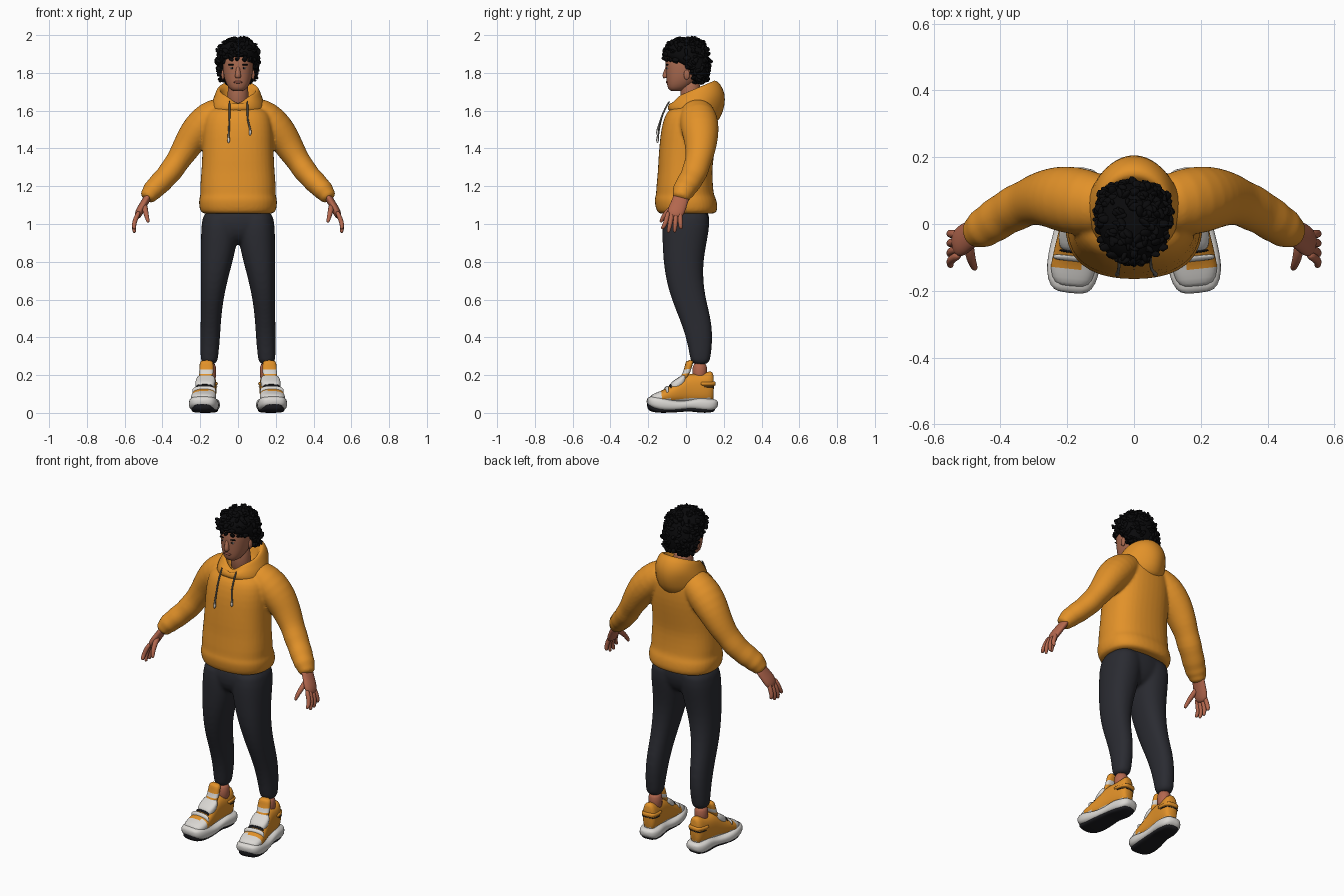
import bpy, bmesh, math, random
from mathutils import Vector, Matrix

random.seed(4)


def mat(name, r, g, b):
    m = bpy.data.materials.new(name)
    m.diffuse_color = (r, g, b, 1)
    return m


ORANGE = mat("orange cloth", .76, .285, .022)
PANTS = mat("charcoal cloth", .023, .024, .031)
HAIR = mat("black hair", .003, .003, .0035)
SKIN = mat("brown skin", .40, .145, .08)
HAND = mat("warm hand skin", .45, .135, .075)
LIPS = mat("lip brown", .28, .085, .055)
WHITE = mat("off white", .70, .68, .65)
RUBBER = mat("black rubber", .012, .012, .015)
CORD = mat("grey cord", .17, .16, .14)


def finish(name, bm, mats, rule=None, mirror=False, sub=1):
    """Turn a bmesh into a smooth object, coloured by a rule on face centres."""
    bmesh.ops.recalc_face_normals(bm, faces=bm.faces)
    for f in bm.faces:
        f.smooth = True
        if rule:
            f.material_index = rule(f.calc_center_median())
    me = bpy.data.meshes.new(name)
    bm.to_mesh(me)
    bm.free()
    ob = bpy.data.objects.new(name, me)
    bpy.context.collection.objects.link(ob)
    for m in mats:
        me.materials.append(m)
    if mirror:
        ob.modifiers.new("mirror", 'MIRROR').use_mirror_merge = False
    if sub:
        s = ob.modifiers.new("smooth", 'SUBSURF')
        s.levels = s.render_levels = sub
    return ob


def fuse(name, parts, m, voxel, rounds):
    """Blend overlapping parts into one continuous garment."""
    dg = bpy.context.evaluated_depsgraph_get()
    bm = bmesh.new()
    for p in parts:
        bm.from_object(p, dg)
    for p in parts:
        bpy.data.objects.remove(p)
    ob = finish(name, bm, [m], sub=0)
    r = ob.modifiers.new("blend", 'REMESH')
    r.mode, r.voxel_size, r.use_smooth_shade = 'VOXEL', voxel, True
    s = ob.modifiers.new("soften", 'SMOOTH')
    s.factor, s.iterations = .5, rounds


def ring(c, a, b, n=2.0, seg=20):
    """Superellipse around c with half axes a and b."""
    out = []
    for i in range(seg):
        t = 2 * math.pi * i / seg
        u, v = math.cos(t), math.sin(t)
        u = math.copysign(abs(u) ** (2 / n), u)
        v = math.copysign(abs(v) ** (2 / n), v)
        out.append(Vector(c) + Vector(a) * u + Vector(b) * v)
    return out


def loft(name, rings, mats, rule=None, mirror=False, sub=1, xf=None):
    bm = bmesh.new()
    vs = [[bm.verts.new(xf @ p if xf else p) for p in r] for r in rings]
    n = len(vs[0])
    for r, s in zip(vs, vs[1:]):
        for i in range(n):
            bm.faces.new((r[i], r[(i + 1) % n], s[(i + 1) % n], s[i]))
    bm.faces.new(vs[0])
    bm.faces.new(vs[-1])
    return finish(name, bm, mats, rule, mirror, sub)


def level(z, x0, x1, yf, yb, n=2.3):
    """Horizontal cross-section."""
    return ring(((x0 + x1) / 2, (yf + yb) / 2, z), ((x1 - x0) / 2, 0, 0),
                (0, (yb - yf) / 2, 0), n)


def tube(name, pts, mats, flat=1.0, mirror=False, seg=14, sub=1, rule=None):
    """Tube through (x, y, z, radius); flat scales the depth."""
    rings = []
    P = [Vector(p[:3]) for p in pts]
    for i, p in enumerate(pts):
        t = (P[min(i + 1, len(P) - 1)] - P[max(i - 1, 0)]).normalized()
        b = Vector((0, 1, 0))
        b = (b - t * b.dot(t)).normalized()
        rings.append(ring(P[i], t.cross(b) * p[3], b * p[3] * flat, 2, seg))
    return loft(name, rings, mats, rule, mirror, sub)


def ball(name, c, r, m, mirror=False):
    bm = bmesh.new()
    bmesh.ops.create_uvsphere(bm, u_segments=16, v_segments=10, radius=1,
                              matrix=Matrix.Translation(c) @ Matrix.Diagonal((*r, 1)))
    return finish(name, bm, [m], mirror=mirror, sub=0)


# Hoodie body with a gathered hem, blended with folded sleeves and cuffs
body = [(1.055, .17, -.13, .14), (1.055, .195, -.15, .16), (1.085, .209, -.164, .172),
        (1.135, .210, -.170, .162), (1.15, .200, -.160, .150), (1.19, .204, -.16, .145),
        (1.28, .196, -.15, .140), (1.33, .193, -.149, .145), (1.42, .190, -.142, .158),
        (1.5, .19, -.134, .167), (1.57, .18, -.115, .165), (1.60, .16, -.095, .16),
        (1.62, .12, -.07, .13), (1.63, .07, -.04, .09)]
torso = loft("torso", [level(z, -x, x, f, b, 2.4) for z, x, f, b in body], [ORANGE])
sleeve = tube("sleeve", [(.04, .05, 1.605, .066), (.115, .06, 1.588, .086), (.178, .070, 1.535, .096),
                         (.232, .078, 1.47, .088), (.265, .078, 1.42, .078), (.295, .073, 1.37, .071),
                         (.325, .062, 1.325, .062), (.355, .048, 1.28, .066), (.385, .032, 1.245, .058),
                         (.415, .012, 1.215, .062), (.435, -.002, 1.195, .054), (.455, -.014, 1.175, .058),
                         (.466, -.02, 1.160, .045), (.489, -.033, 1.127, .045)], [ORANGE], 1.1, True, 18)
fuse("hoodie", [torso, sleeve], ORANGE, .008, 4)

# Lowered hood: tilted rings with a front notch, rolled over the rim to a lining
hood = [(-.10, 1.595, .14, 1.51, .13), (-.100, 1.62, .185, 1.555, .145),
        (-.088, 1.645, .209, 1.63, .143), (-.078, 1.655, .209, 1.69, .130),
        (-.067, 1.668, .187, 1.74, .118), (-.054, 1.675, .152, 1.770, .104),
        (-.045, 1.665, .125, 1.74, .088), (-.037, 1.61, .10, 1.63, .075)]
hood_rings = []
for k, (f, zf, b, zb, x) in enumerate(hood):
    pts = ring((0, (f + b) / 2, (zf + zb) / 2), (x, 0, 0), (0, (b - f) / 2, (zb - zf) / 2))
    for p in pts:
        if p.y < 0 and 2 < k < 7:
            p.z -= .04 * max(0, 1 - abs(p.x) / .06)
        if p.y > .1 and p.z < 1.68:
            p.x *= 1 - 2.5 * (p.y - .1)
    hood_rings.append(pts)
loft("hood", hood_rings, [ORANGE])

# Drawstrings with pale ends
for nm, x0, x1, z1 in (("left", -.045, -.05, 1.44), ("right", .05, .064, 1.48)):
    tube("drawstring_" + nm, [(x0, -.085, 1.655, .005), (x0, -.112, 1.61, .005),
                              (x0, -.136, 1.55, .005), (x1, -.148, z1 + .025, .005),
                              (x1, -.151, z1 + .018, .008), (x1, -.151, z1 - .015, .008)],
         [CORD, WHITE], 1, False, 8, 1, lambda c, z=z1: int(c.z < z + .018))

# Trousers: legs blended into the seat
legs = [(1.09, 0, .185, -.115, .13), (.98, -.002, .197, -.128, .126), (.9, .004, .197, -.126, .11),
        (.8, .028, .197, -.121, .092), (.7, .055, .197, -.106, .092), (.6, .077, .197, -.078, .106),
        (.5, .089, .198, -.036, .134), (.4, .094, .200, .0, .143), (.3, .104, .199, .02, .133),
        (.250, .109, .197, .026, .123)]
leg = loft("leg", [level(*l) for l in legs], [PANTS], mirror=True)
seat = loft("seat", [level(1.1, -.18, .18, -.115, .13), level(1.0, -.195, .195, -.127, .125),
                     level(.94, -.13, .13, -.115, .105), level(.89, -.04, .04, -.07, .06)], [PANTS])
fuse("trousers", [leg, seat], PANTS, .009, 10)

# Head, neck and face
head = [(1.703, .024, -.078, -.03), (1.712, .044, -.095, .0), (1.74, .063, -.102, .04),
        (1.78, .076, -.106, .08), (1.83, .082, -.109, .10), (1.88, .083, -.112, .11),
        (1.94, .06, -.08, .08)]
loft("head", [level(z, -x, x, f, b) for z, x, f, b in head], [SKIN])
tube("neck", [(0, .04, 1.58, .062), (0, .025, 1.68, .057), (0, .02, 1.78, .055)], [SKIN])
tube("nose", [(0, -.096, 1.84, .010), (0, -.103, 1.815, .011), (0, -.112, 1.787, .016),
              (0, -.105, 1.772, .017)], [SKIN])
ball("lips", (0, -.099, 1.751), (.023, .008, .007), LIPS)
ball("ear", (.080, .004, 1.79), (.009, .016, .027), SKIN, True)
ball("eye", (.031, -.099, 1.825), (.012, .006, .0045), WHITE, True)
ball("iris", (.031, -.102, 1.825), (.0055, .005, .005), HAIR, True)
ball("eyebrow", (.033, -.099, 1.843), (.021, .008, .0045), HAIR, True)

# Curly hair: a cap plus scattered curls on its surface
cap = [(1.748, .055, .055, .095), (1.77, .090, .03, .112), (1.81, .103, .012, .122),
       (1.85, .109, -.045, .125), (1.874, .110, -.113, .125), (1.92, .105, -.116, .115),
       (1.96, .080, -.088, .09), (1.982, .03, -.035, .045)]
cap_rings = [level(z, -x, x, f, b, 2.1) for z, x, f, b in cap]
loft("hair_cap", cap_rings, [HAIR])
bm = bmesh.new()
for i in range(340):
    k = random.uniform(0, len(cap) - 1.001)
    j, a = int(k), random.randrange(20)
    p = cap_rings[j][a].lerp(cap_rings[j + 1][(a + random.choice((0, 1))) % 20], k - j)
    rot = Matrix.Rotation(random.uniform(0, 6.28), 4, Vector((random.uniform(-1, 1),
                          random.uniform(-1, 1), random.uniform(-1, 1))).normalized())
    r = random.uniform(.008, .013)
    bmesh.ops.create_icosphere(bm, subdivisions=2, radius=r, matrix=Matrix.Translation(p) @ rot
                               @ Matrix.Diagonal((1.7, 1.1, .7, 1)))
finish("hair_curls", bm, [HAIR], sub=0)

# Hands
tube("palm", [(.470, -.022, 1.155, .022), (.488, -.030, 1.125, .020), (.508, -.044, 1.09, .022),
              (.525, -.056, 1.06, .022), (.536, -.061, 1.03, .015)], [HAND], 2.15, True)
for i, (y0, y1, z1) in enumerate(((-.092, -.125, .972), (-.073, -.093, .953),
                                  (-.052, -.060, .955), (-.032, -.027, .973))):
    tube("finger_%d" % (i + 1), [(.522, y0, 1.07, .013), (.544, (y0 * 2 + y1) / 3, 1.025, .0135),
                                 (.552, (y0 + y1 * 2) / 3, .99, .0125), (.549, y1, z1 + .008, .010),
                                 (.547, y1, z1, .006)], [HAND], 1, True, 10)
tube("thumb", [(.495, -.05, 1.105, .016), (.492, -.088, 1.075, .016), (.484, -.117, 1.045, .013),
               (.477, -.132, 1.015, .010), (.475, -.134, 1.008, .006)], [HAND], 1, True, 10)

# Shoes: stations of (y, half width, bottom, top), turned slightly outward
TURN = (Matrix.Translation((.158, .1, 0)) @ Matrix.Rotation(math.radians(6), 4, 'Z')
        @ Matrix.Translation((0, -.1, 0)))


def shoe_part(name, stations, mats, n=3.0, rule=None):
    rings = [ring((0, y, (lo + hi) / 2), (w, 0, 0), (0, 0, (hi - lo) / 2), n)
             for y, w, lo, hi in stations]
    loft(name, rings, mats, rule, True, 1, TURN)


shoe_part("shoe_midsole", [(-.209, .036, .050, .074), (-.196, .064, .028, .088), (-.15, .080, .008, .092),
                           (-.10, .080, .005, .074), (-.04, .072, .010, .062), (.02, .062, .020, .068),
                           (.07, .064, .008, .086), (.12, .063, .006, .074), (.15, .051, .014, .074),
                           (.170, .030, .035, .064)], [WHITE])
shoe_part("shoe_outsole", [(-.206, .030, .030, .058), (-.198, .046, .010, .058), (-.16, .062, .0, .03),
                           (-.10, .068, .0, .03), (-.03, .060, .004, .03), (.02, .052, .010, .03),
                           (.07, .056, .0, .03), (.13, .050, .0, .03), (.155, .030, .010, .035)], [RUBBER])
shoe_part("shoe_upper", [(-.192, .045, .05, .092), (-.165, .062, .05, .105), (-.132, .068, .05, .118),
                         (-.126, .067, .05, .120), (-.09, .064, .05, .140), (-.04, .057, .05, .172),
                         (0, .051, .05, .205), (.04, .049, .05, .208), (.09, .047, .05, .208),
                         (.13, .042, .05, .225), (.148, .028, .06, .215)], [ORANGE, WHITE], 2.5,
          lambda c: int(c.y < -.13 or c.z < .075))
shoe_part("shoe_strap", [(-.085, .034, .115, .150), (-.075, .048, .112, .166), (-.045, .055, .125, .184),
                         (-.015, .051, .150, .205), (-.004, .036, .16, .208)], [WHITE])
shoe_part("shoe_strap_edge", [(-.089, .036, .11, .149), (-.086, .049, .11, .152),
                              (-.080, .049, .11, .154)], [RUBBER])
shoe_part("shoe_toe_strap", [(-.114, .050, .095, .130), (-.110, .064, .090, .138),
                             (-.100, .064, .090, .144), (-.096, .050, .095, .144)], [WHITE])
shoe_part("shoe_heel_strap", [(.07, .050, .145, .165), (.08, .054, .14, .168), (.12, .050, .14, .168),
                              (.15, .038, .142, .168), (.156, .024, .145, .165)], [ORANGE])
shoe_part("shoe_heel_line", [(.07, .052, .135, .141), (.12, .051, .134, .141),
                             (.152, .036, .134, .141)], [RUBBER])
# Padded tongue with a pale band
tongue = [(-.03, .15, .036), (-.012, .19, .038), (.0, .208, .038), (.008, .232, .038),
          (.016, .258, .037), (.018, .280, .032)]
loft("shoe_tongue", [ring((0, y, z), (w, 0, 0), (0, .020, .003), 2.6) for y, z, w in tongue],
     [ORANGE, WHITE], lambda c: int(.209 < c.z < .234), True, 1, TURN)
tube("ankle", [(.153, .072, .16, .040), (.153, .072, .22, .038), (.153, .075, .27, .038)],
     [HAND], 1.05, True)
